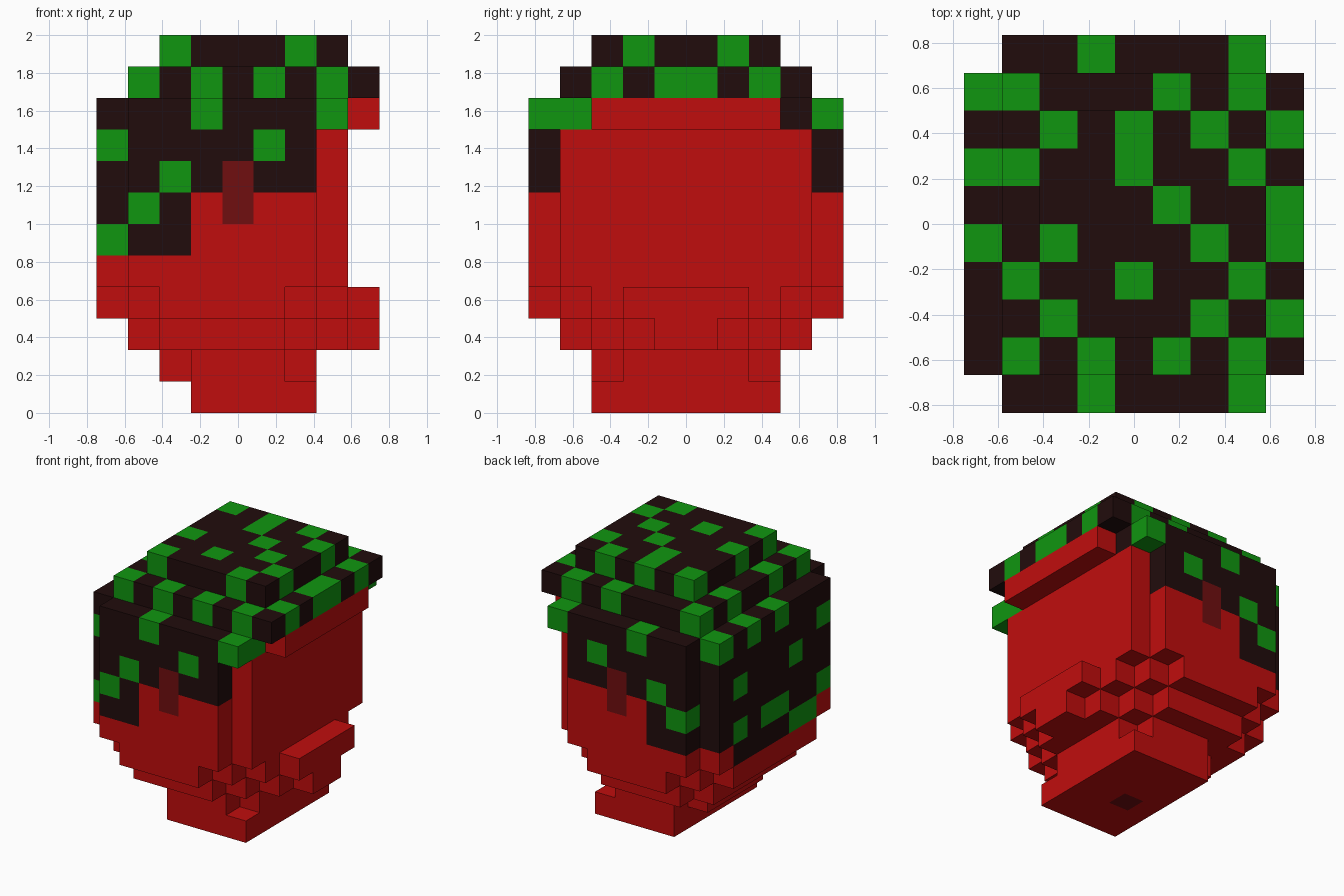
import bpy
import bmesh

cube = bpy.data.objects.get("Cube")
if cube:
    bpy.data.objects.remove(cube, do_unlink=True)

U = 1 / 6                       # edge length of one block
NX, NY, NZ = 9, 10, 12          # blocks along x, y and z


def material(name, rgb):
    m = bpy.data.materials.new(name)
    m.use_nodes = True
    m.diffuse_color = (*rgb, 1)
    bsdf = next(n for n in m.node_tree.nodes if n.type == 'BSDF_PRINCIPLED')
    bsdf.inputs["Base Color"].default_value = (*rgb, 1)
    return m


RED = material("red skin", (0.527, 0.004, 0.004))
DARK = material("dark hair", (0.0152, 0.0037, 0.0037))
GREEN = material("green streak", (0.0052, 0.305, 0.0052))
EAR = material("deep red", (0.162, 0.0044, 0.005))

# Half-width in y of each x column (back to face), one string per layer
LAYERS = (["000333300", "002333200"]           # neck
          + ["034444321", "345555432"]         # jaw
          + ["455555540"] * 5                  # head
          + ["455555553"]                      # brow and hair rim
          + ["044444444", "003333330"])        # hair crown

# Green columns of the crown, one string of x indices per y row
CROWN = ["37", "1357", "268", "147", "0268", "58", "0147", "2468", "0157", "37"]
# Green blocks (x, z) mirrored on both sides, and (y, z) on the back
SIDE = {(5, 8), (2, 7), (1, 6)}
BACK = {(1, 8), (1, 5), (3, 7), (7, 7), (7, 5), (4, 5), (5, 5), (2, 4), (3, 4)}


def solid(i, j, k):
    if not (0 <= i < NX and 0 <= k < NZ):
        return False
    h = int(LAYERS[k][i])
    return 5 - h <= j < 5 + h


def is_hair(i, j, k):
    if k >= 9:
        return not (k == 9 and i == 8)
    if k >= 7:
        return i <= 6
    if k >= 5:
        return i <= 2
    return k == 4 and i == 0 and 2 <= j <= 7


def is_green(i, j, k):
    if k >= 9:
        on_top = not solid(i, j, k + 1)
        return (on_top and str(i) in CROWN[j]) or (i, j, k) == (7, 1, 9)
    if j in (0, NY - 1):
        return (i, k) in SIDE
    return i == 0 and (j, k) in BACK


def classify(i, j, k):
    """Part name and material of one block."""
    if i == 4 and k in (6, 7) and j in (0, NY - 1):
        return ("right_ear" if j == 0 else "left_ear"), EAR
    if (i, j, k) == (4, 4, 0):
        return "neck_mark", EAR
    if is_hair(i, j, k):
        return "hair", GREEN if is_green(i, j, k) else DARK
    if k < 2:
        return "neck", RED
    if k < 4:
        return "jaw", RED
    return ("brow" if k == 9 else "head"), RED


# Sort the blocks into parts
parts = {}
for k in range(NZ):
    for i in range(NX):
        for j in range(NY):
            if solid(i, j, k):
                name, mat = classify(i, j, k)
                parts.setdefault(name, []).append(((i, j, k), mat))


def face_corners(cell, axis, side):
    """Four outward-wound corners of one block side."""
    a, b = (axis + 1) % 3, (axis + 2) % 3
    corners = []
    for da, db in ((0, 0), (1, 0), (1, 1), (0, 1)):
        p = list(cell)
        p[axis] += side
        p[a] += da
        p[b] += db
        corners.append(tuple(p))
    return corners if side else corners[::-1]


# Build the outer shell of every part
for name, cells in parts.items():
    mats = []
    bm = bmesh.new()
    verts = {}
    for cell, mat in cells:
        for axis in range(3):
            for side in (0, 1):
                near = list(cell)
                near[axis] += 2 * side - 1
                if solid(*near):
                    continue
                loop = []
                for c in face_corners(cell, axis, side):
                    if c not in verts:
                        verts[c] = bm.verts.new(((c[0] - NX / 2) * U,
                                                 (c[1] - NY / 2) * U, c[2] * U))
                    loop.append(verts[c])
                if mat not in mats:
                    mats.append(mat)
                bm.faces.new(loop).material_index = mats.index(mat)
    mesh = bpy.data.meshes.new(name)
    bm.to_mesh(mesh)
    bm.free()
    for m in mats:
        mesh.materials.append(m)
    bpy.context.collection.objects.link(bpy.data.objects.new(name, mesh))
